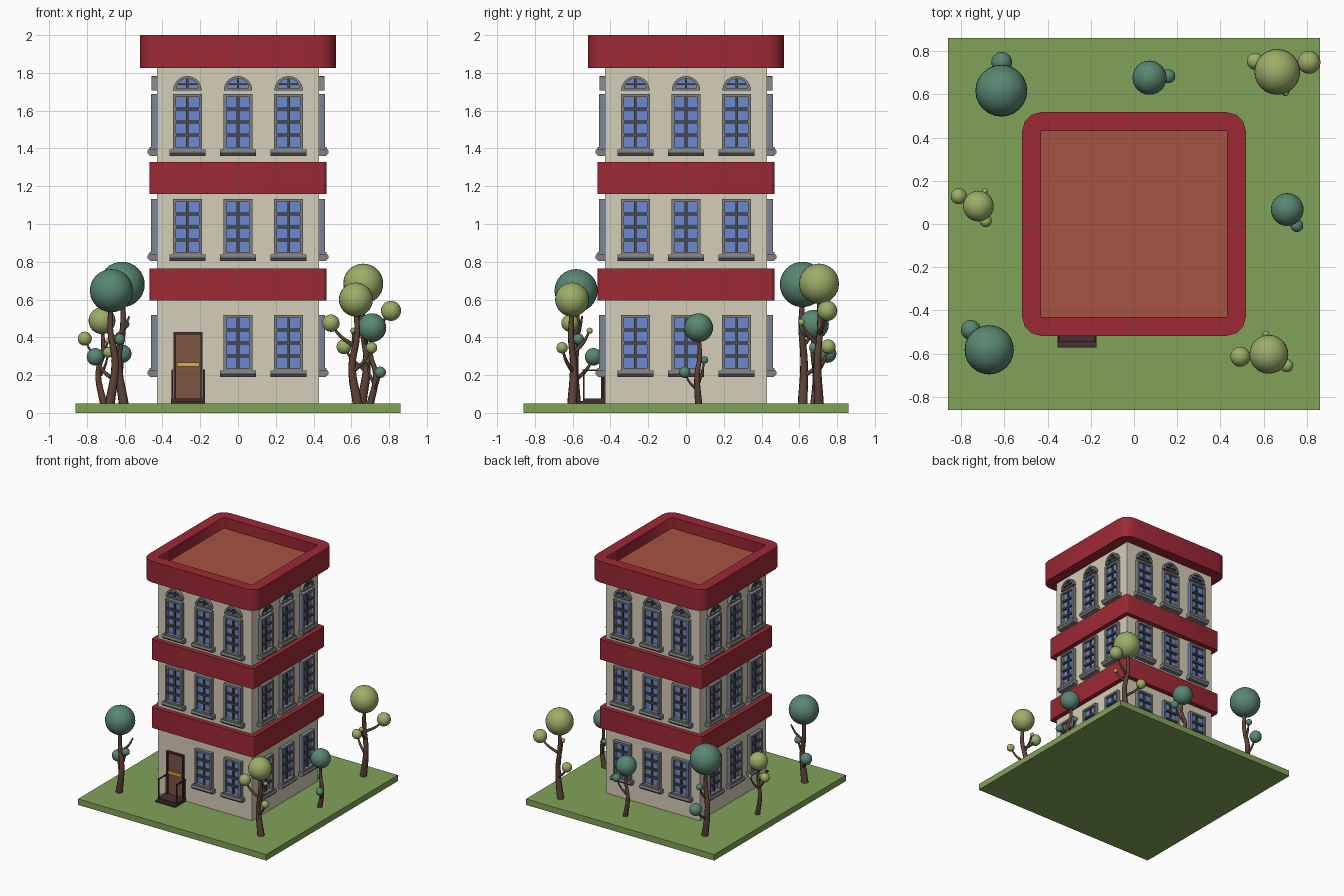
import bpy, bmesh, math
from mathutils import Vector, Matrix

if "Cube" in bpy.data.objects:
    bpy.data.objects.remove(bpy.data.objects["Cube"])


def mat(name, c):
    m = bpy.data.materials.new(name)
    m.diffuse_color = (*c, 1)
    m.use_nodes = True
    m.node_tree.nodes["Principled BSDF"].inputs["Base Color"].default_value = m.diffuse_color
    return m


GRASS = mat("grass", (0.22, 0.36, 0.10))
WALL = mat("wall", (0.66, 0.61, 0.48))
RED = mat("red", (0.34, 0.022, 0.035))
ROOF = mat("roof", (0.38, 0.085, 0.05))
GLASS = mat("glass", (0.15, 0.25, 0.62))
TRIM = mat("trim", (0.22, 0.22, 0.23))
BAR = mat("bar", (0.07, 0.07, 0.075))
DOOR = mat("door", (0.21, 0.09, 0.055))
DARK = mat("dark_wood", (0.06, 0.03, 0.028))
GOLD = mat("gold", (0.75, 0.42, 0.04))
BARK = mat("bark", (0.11, 0.055, 0.038))
LEAF_D = mat("leaf_dark", (0.10, 0.24, 0.17))
LEAF_L = mat("leaf_light", (0.34, 0.42, 0.14))


def link(name, mesh, m):
    o = bpy.data.objects.new(name, mesh)
    bpy.context.collection.objects.link(o)
    mesh.materials.append(m)
    return o


def finish(name, bm, m):
    bmesh.ops.recalc_face_normals(bm, faces=bm.faces)
    me = bpy.data.meshes.new(name)
    bm.to_mesh(me)
    bm.free()
    return link(name, me, m)


def boxes(name, m, *ext):
    """One object out of boxes given as x0, x1, y0, y1, z0, z1."""
    bm = bmesh.new()
    for x0, x1, y0, y1, z0, z1 in ext:
        t = Matrix.Translation(((x0 + x1) / 2, (y0 + y1) / 2, (z0 + z1) / 2))
        s = Matrix.Diagonal((x1 - x0, y1 - y0, z1 - z0, 1))
        bmesh.ops.create_cube(bm, size=1, matrix=t @ s)
    return finish(name, bm, m)


def prism(name, m, pts, vec):
    """Extrude a closed outline along a vector."""
    bm = bmesh.new()
    f = bm.faces.new([bm.verts.new(p) for p in pts])
    r = bmesh.ops.extrude_face_region(bm, geom=[f])
    bmesh.ops.translate(bm, vec=vec, verts=[v for v in r["geom"] if isinstance(v, bmesh.types.BMVert)])
    if f.is_valid and not any(len(e.link_faces) == 2 for e in f.edges):
        bm.faces.new(f.verts)
    return finish(name, bm, m)


def to_mesh(o):
    bpy.ops.object.select_all(action='DESELECT')
    o.select_set(True)
    bpy.context.view_layer.objects.active = o
    bpy.ops.object.convert(target='MESH')
    return bpy.context.object


def ring(name, m, half, radius, inner, z0, z1):
    """Square ring with rounded outer corners."""
    outer = []
    for q in range(4):
        for i in range(4):
            a = math.radians(90 * q + 30 * i)
            cx = (half - radius) * (1 if q in (0, 3) else -1)
            cy = (half - radius) * (1 if q < 2 else -1)
            outer.append((cx + radius * math.cos(a), cy + radius * math.sin(a)))
    hole = [(inner, inner), (inner, -inner), (-inner, -inner), (-inner, inner)]
    c = bpy.data.curves.new(name, 'CURVE')
    c.dimensions, c.fill_mode, c.extrude = '2D', 'BOTH', (z1 - z0) / 2
    for pts in (outer, hole):
        s = c.splines.new('POLY')
        s.points.add(len(pts) - 1)
        for p, (x, y) in zip(s.points, pts):
            p.co = (x, y, 0, 1)
        s.use_cyclic_u = True
    o = link(name, c, m)
    o.location.z = (z0 + z1) / 2
    return to_mesh(o)


# Ground, walls, roof floor and red bands
boxes("lawn", GRASS, (-.86, .86, -.86, .86, 0, .05))
boxes("walls", WALL, (-.43, .43, -.43, .43, .05, 1.89))
boxes("roof_floor", ROOF, (-.43, .43, -.43, .43, 1.89, 1.91))
ring("lower_band", RED, .468, .02, .42, .595, .765)
ring("middle_band", RED, .468, .02, .42, 1.16, 1.327)
ring("cornice", RED, .518, .09, .43, 1.825, 2)


# Window parts, built once at the wall front (x = 0, z = 0 at frame bottom)
W, H = .077, .295
sill = [(-.095, -.42, 0), (-.095, -.475, 0), (-.095, -.48, -.008), (-.095, -.48, -.018),
        (-.095, -.465, -.034), (-.095, -.42, -.034)]
arch = [(math.cos(math.pi * i / 14), math.sin(math.pi * i / 14)) for i in range(15)]
outer = [(.075 * c, -.42, .314 + .075 * s) for c, s in arch]
inner = [(.057 * c, -.42, .325 + .05 * s) for c, s in arch]
window = [
    boxes("window_glass", GLASS, (-W, W, -.438, -.42, 0, H)),
    boxes("window_frame", TRIM, (-W, -W + .016, -.461, -.42, 0, H), (W - .016, W, -.461, -.42, 0, H),
          (-W, W, -.461, -.42, H - .016, H), (-W, W, -.468, -.42, 0, .014)),
    boxes("window_bars", BAR, (-.007, .007, -.45, -.42, .01, H - .01),
          *[(-W + .01, W - .01, -.455, -.42, z - .008, z + .008) for z in (.078, .145, .215)]),
    prism("window_sill", TRIM, sill, (.19, 0, 0)),
]
# Half-round top light used on the upper floor
bm = bmesh.new()
rows = [[bm.verts.new((x, y, z)) for x, _, z in loop]
        for loop, y in ((outer, -.42), (outer, -.458), (inner, -.458), (inner, -.42))]
for a, b in zip(rows, rows[1:]):
    for i in range(15):
        j = (i + 1) % 15
        bm.faces.new((a[i], a[j], b[j], b[i]))
top_light = [
    finish("arch_frame", bm, TRIM),
    prism("arch_glass", GLASS, inner, (0, -.018, 0)),
    boxes("arch_bars", BAR, (-.006, .006, -.45, -.42, .32, .378), (-.05, .05, -.45, -.42, .341, .35)),
]

# Repeat windows on all four sides; the door takes one place
for side in range(4):
    turn = Matrix.Rotation(side * math.pi / 2, 4, 'Z')
    for floor, z in enumerate((.224, .838, 1.394)):
        for x in (-.268, 0, .268):
            if side == 0 and floor == 0 and x < 0:
                continue
            for part in window + (top_light if floor == 2 else []):
                o = bpy.data.objects.new(part.name, part.data)
                o.matrix_world = turn @ Matrix.Translation((x, 0, z))
                bpy.context.collection.objects.link(o)
for part in window + top_light:
    bpy.data.objects.remove(part)

# Door, steps and hand rails
D = -.264
boxes("door_frame", DARK, (D - .077, D - .065, -.45, -.42, .07, .428), (D + .065, D + .077, -.45, -.42, .07, .428),
      (D - .077, D + .077, -.45, -.42, .416, .428))
boxes("door_panel", DOOR, (D - .066, D + .066, -.44, -.42, .07, .418))
boxes("door_push_bar", GOLD, (D - .06, D + .06, -.45, -.43, .245, .268))
boxes("steps", DARK, (D - .09, D + .09, -.545, -.42, .05, .077), (D - .09, D + .09, -.572, -.54, .05, .063))
for s in (-1, 1):
    x = D + s * .084
    boxes("hand_rail", DARK, (x - .004, x + .004, -.547, -.43, .222, .231),
          (x - .004, x + .004, -.545, -.537, .07, .226), (x - .004, x + .004, -.445, -.437, .07, .226))


def limb(name, pts):
    """Tapered bent tube through x, y, z, radius points."""
    c = bpy.data.curves.new(name, 'CURVE')
    c.dimensions, c.bevel_depth, c.bevel_resolution = '3D', 1, 2
    c.use_fill_caps, c.resolution_u = True, 5
    s = c.splines.new('BEZIER')
    s.bezier_points.add(len(pts) - 1)
    for b, (x, y, z, r) in zip(s.bezier_points, pts):
        b.co, b.radius = (x, y, z), r
        b.handle_left_type = b.handle_right_type = 'AUTO'
    o = to_mesh(link(name, c, BARK))
    o.data.shade_smooth()


def ball(name, x, y, z, r, m):
    bm = bmesh.new()
    bmesh.ops.create_uvsphere(bm, u_segments=24, v_segments=16, radius=r, matrix=Matrix.Translation((x, y, z)))
    finish(name, bm, m).data.shade_smooth()


# Trees: leaf colour, crown (x, y, z, r), side tufts (r = 0 is a bare twig)
trees = [
    (LEAF_D, (-.614, .617, .68, .12), [(-.612, .748, .313, .048), (-.60, .68, .47, .025)]),
    (LEAF_D, (-.67, -.582, .647, .114), [(-.755, -.49, .297, .046), (-.627, -.57, .39, .03), (-.575, -.55, .51, 0)]),
    (LEAF_D, (.072, .677, .467, .079), [(.159, .684, .345, .032)]),
    (LEAF_L, (.663, .704, .684, .106), [(.81, .748, .54, .053), (.561, .753, .35, .039), (.70, .61, .48, .018)]),
    (LEAF_L, (-.72, .083, .488, .071), [(-.811, .129, .393, .037), (-.686, .014, .32, .028), (-.69, .15, .38, .014)]),
    (LEAF_D, (.709, .067, .451, .076), [(.753, -.007, .215, .03), (.68, .097, .28, .02)]),
    (LEAF_L, (.624, -.603, .60, .09), [(.492, -.614, .475, .046), (.707, -.656, .345, .03), (.61, -.51, .435, .016)]),
]
for n, (leaf, (x, y, z, r), tufts) in enumerate(trees):
    w = .017 + (.010 if z > .55 else .003)
    bend = .02 if n % 2 else -.02
    trunk = [(x - bend * .5, y, .04, w), (x + bend, y - bend * .4, .05 + z * .33, w * .75),
             (x - bend * .3, y + bend * .3, z * .68, w * .6), (x, y, z - r * .5, w * .45)]
    limb("trunk", trunk)
    ball("crown", x, y, z, r, leaf)
    for tx, ty, tz, tr in tufts:
        zs = max(.12, tz - .12)
        start = Vector((x + bend * .4, y, zs))
        end = Vector((tx, ty, tz))
        mid = start.lerp(end, .6) - Vector((0, 0, .02))
        limb("branch", [(*start, w * .45), (*mid, w * .33), (*end, w * .2)])
        if tr:
            ball("tuft", tx, ty, tz, tr, leaf)
